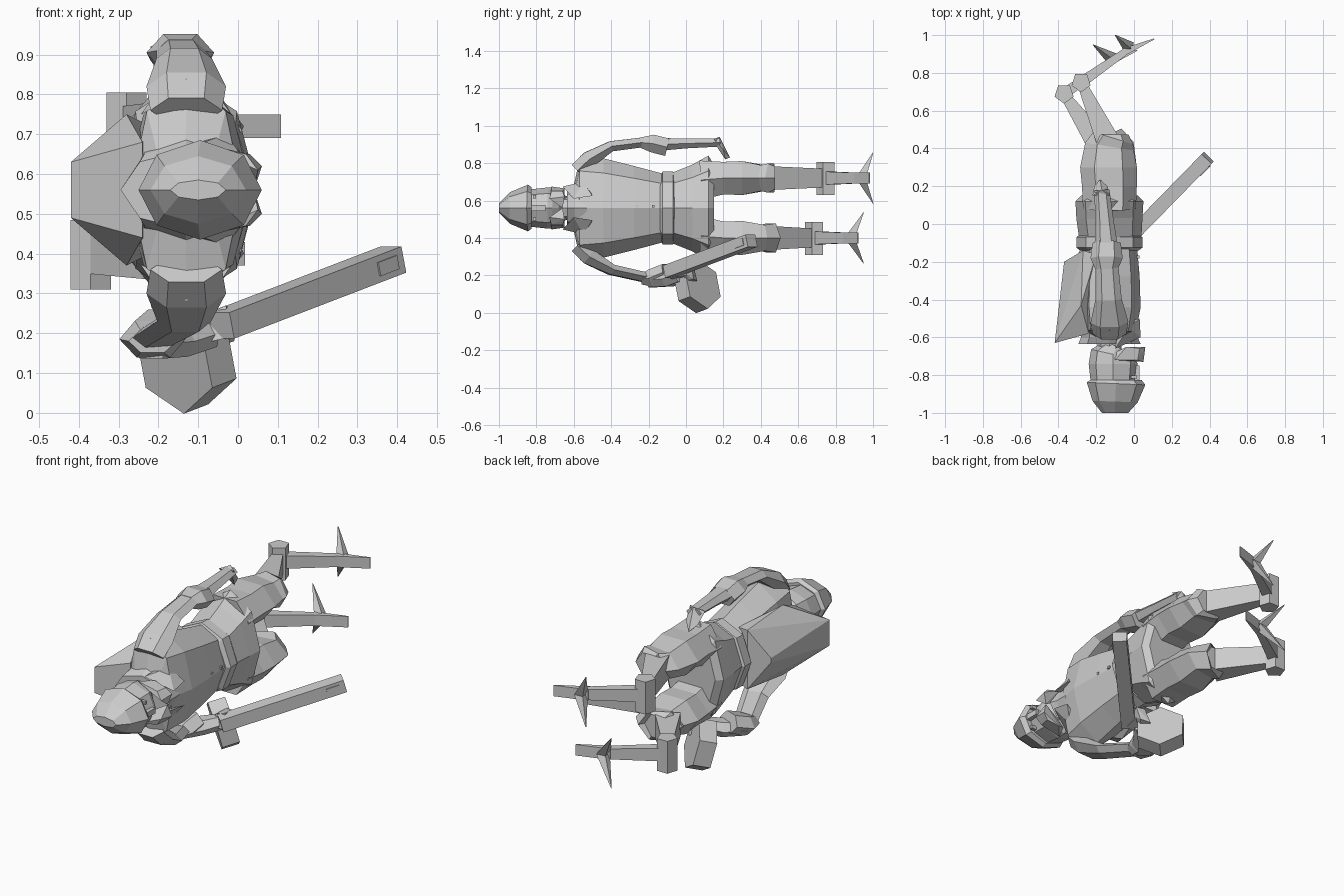
import bpy, bmesh, math
from mathutils import Vector

MID = 0.56   # the figure lies along y, its left/right axis is z
Q = math.pi / 4


def finish(name, bm):
    bmesh.ops.recalc_face_normals(bm, faces=bm.faces)
    me = bpy.data.meshes.new(name)
    bm.to_mesh(me)
    bm.free()
    ob = bpy.data.objects.new(name, me)
    bpy.context.collection.objects.link(ob)
    return ob


def loft(name, stations, n=8, phase=0.0):
    """Skin rings (x, y, z, radius across, radius towards z) along a path."""
    bm = bmesh.new()
    pts = [Vector(s[:3]) for s in stations]
    rings = []
    for i, s in enumerate(stations):
        t = (pts[min(i + 1, len(pts) - 1)] - pts[max(i - 1, 0)]).normalized()
        ref = Vector((0, 0, 1)) if abs(t.z) < 0.9 else Vector((1, 0, 0))
        v = (ref - t * ref.dot(t)).normalized()
        u = v.cross(t)
        ring = []
        for k in range(n):
            a = phase + 2 * math.pi * k / n
            ring.append(bm.verts.new(pts[i] + u * s[3] * math.cos(a) + v * s[4] * math.sin(a)))
        rings.append(ring)
    for a, b in zip(rings, rings[1:]):
        for k in range(n):
            bm.faces.new((a[k], a[(k + 1) % n], b[(k + 1) % n], b[k]))
    bm.faces.new(rings[0])
    bm.faces.new(rings[-1])
    return finish(name, bm)


def hull(name, points):
    bm = bmesh.new()
    for p in points:
        bm.verts.new(p)
    bmesh.ops.convex_hull(bm, input=bm.verts)
    return finish(name, bm)


def box(name, c, s):
    return hull(name, [(c[0] + i * s[0] / 2, c[1] + j * s[1] / 2, c[2] + k * s[2] / 2)
                       for i in (-1, 1) for j in (-1, 1) for k in (-1, 1)])


def body(name, rows, n=8, phase=0.0):
    """Rows of (y, x centre, x radius, z radius) on the centre line."""
    return loft(name, [(x, y, MID, rx, rz) for y, x, rx, rz in rows], n, phase)


# head
body("helmet_dome", [(-1.0, -.10, .07, .025), (-.94, -.10, .12, .085),
                     (-.845, -.095, .155, .125), (-.825, -.095, .135, .11)])
body("face", [(-.83, -.11, .12, .10), (-.74, -.11, .13, .11), (-.69, -.11, .12, .105), (-.65, -.09, .07, .07)])
for s in (-1, 1):
    hull("cheek_guard", [(x, y, MID + s * z) for x, y, z in
                         ((.02, -.72, .09), (.06, -.65, .06), (-.10, -.72, .115), (-.04, -.65, .105),
                          (.03, -.66, .09), (.05, -.73, .05), (-.1, -.68, .08), (.04, -.66, 0))])
    box("eye", (.0, -.81, MID + s * .06), (.03, .018, .018))
box("nose_bridge", (.0, -.79, MID), (.06, .08, .03))

# neck and collar
body("neck", [(-.70, -.13, .06, .06), (-.55, -.13, .07, .07)])
body("collar", [(-.635, -.13, .165, .10), (-.60, -.13, .15, .125), (-.53, -.13, .15, .15)])
for s in (-1, 1):
    hull("lapel", [(-.02, -.60, MID + s * .07), (.035, -.60, MID + s * .05), (.03, -.50, MID + s * .065),
                   (-.03, -.55, MID + s * .14), (-.10, -.66, MID + s * .115), (-.08, -.53, MID + s * .13)])

# torso, belt and skirt
body("torso", [(-.60, -.13, .10, .12), (-.565, -.13, .14, .28), (-.44, -.125, .16, .265),
               (-.28, -.125, .155, .225), (-.11, -.13, .145, .18)])
body("belt", [(-.14, -.13, .155, .165), (-.125, -.13, .175, .195), (-.07, -.13, .175, .195), (-.055, -.13, .155, .17)])
body("skirt", [(-.07, -.125, .165, .19), (.03, -.13, .175, .23), (.12, -.13, .18, .28), (.15, -.13, .15, .23)])
for y in (-.26, -.175):
    box("button", (.022, y, MID + .01), (.014, .014, .014))

# pack on the back, a ridge fanning out from one low point
hull("back_pack", [p for s in (-1, 1) for p in
                   ((-.42, -.63, MID + s * .07), (-.37, -.20, MID + s * .012), (-.27, -.14, MID + s * .16),
                    (-.28, -.43, MID + s * .19), (-.24, -.58, MID + s * .12), (-.20, -.16, MID + s * .15))])

# legs, the lower one bent further back
for s, dx, dy in ((1, 0, 0), (-1, -.09, -.06)):
    z = MID + s * .16
    kx = -.13 + dx * .6
    loft("thigh", [(-.13, .08, z - s * .01, .14, .12), (-.13, .20, z, .145, .10), (-.135, .30, z, .15, .105),
                   (-.13, .41, z, .13, .08), (kx + .02, .455, z, .11, .09), (kx + .02, .475, z, .08, .07)], 6)
    ax, ay = -.28 + dx, .75 + dy
    loft("shin", [(kx, .42, z, .09, .09), (ax + .005, ay - .01, z, .035, .07)], 4, Q)
    loft("ankle", [(ax, ay, z - .09, .053, .053), (ax, ay, z + .085, .053, .053)], 5)
    tx, ty = -.035 + dx, .92 + dy
    loft("foot", [(ax, ay, z, .04, .05), (tx, ty, z, .025, .04)], 4, Q)
    loft("front_toe", [(tx - .02, ty - .01, z, .028, .042), (.107 + dx, .98 + dy, z, .004, .042)], 4, Q)
    for k in (-1, 1):
        loft("side_toe", [(tx + .01, ty + .015, z, .035, .03),
                          (-.10 + dx * 1.3, 1.0 + dy * .85, z + k * .135, .002, .002)], 4)


# slim bowed arms with a flared cuff at the elbow
def arm(s, bend):
    z = lambda q: MID + s * q
    cx = -.145 - bend * .07
    loft("upper_arm", [(-.13, -.58, z(.20), .09, .05), (-.13, -.52, z(.26), .10, .05),
                       (-.135, -.40, z(.33), .07, .032), (cx, -.20, z(.355 + bend * .02), .06, .03)], 6)
    loft("elbow_cuff", [(cx, -.24, z(.35 + bend * .03), .06, .033), (cx, -.18, z(.345 + bend * .03), .085, .055),
                        (cx + bend * .03, -.10, z(.325 + bend * .02), .075, .055)], 6)


arm(1, 0)
arm(-1, 1)
loft("forearm", [(-.145, -.15, .90, .065, .04), (-.155, 0, .905, .05, .03), (-.17, .18, .91, .04, .025)], 6)
hull("hand", [(-.22, .15, .92), (-.13, .15, .93), (-.17, .18, .94), (-.21, .20, .86), (-.14, .20, .87),
              (-.18, .235, .83), (-.17, .21, .82), (-.15, .17, .88)])
loft("gripping_forearm", [(-.22, -.18, .175, .07, .045), (-.15, -.09, .18, .06, .045), (-.07, -.03, .20, .04, .04)], 6)
hull("gripping_hand", [(-.11, -.06, .17), (-.02, -.09, .19), (-.10, .03, .18), (-.01, .0, .2),
                       (-.10, -.05, .24), (-.03, -.07, .27), (-.08, .02, .25), (-.02, .0, .26)])

# long weapon: square barrel, side plate, hexagonal weight
d = Vector((.43, .44, .165)).normalized()
start = Vector((-.035, -.085, .222))


def along(name, c, length, r1, r2, n, phase=0.0):
    c = Vector(c)
    return loft(name, [(*(c - d * length / 2), r1, r2), (*(c + d * length / 2), r1, r2)], n, phase)


along("barrel", start + d * .31, .64, .052, .048, 4, Q)
side = Vector((d.y, -d.x, 0)).normalized()
along("barrel_plate", start + d * .57 + side * .033, .07, .012, .025, 4, Q)
along("hexagonal_weight", (-.13, .06, .14), .09, .135, .135, 6, math.pi / 6)
hull("weapon_bracket", [(-.09, .02, .17), (-.04, .0, .17), (-.06, .06, .17), (-.01, .04, .18),
                        (-.08, -.02, .23), (-.01, -.03, .23), (-.04, .04, .25), (.01, .03, .25)])
